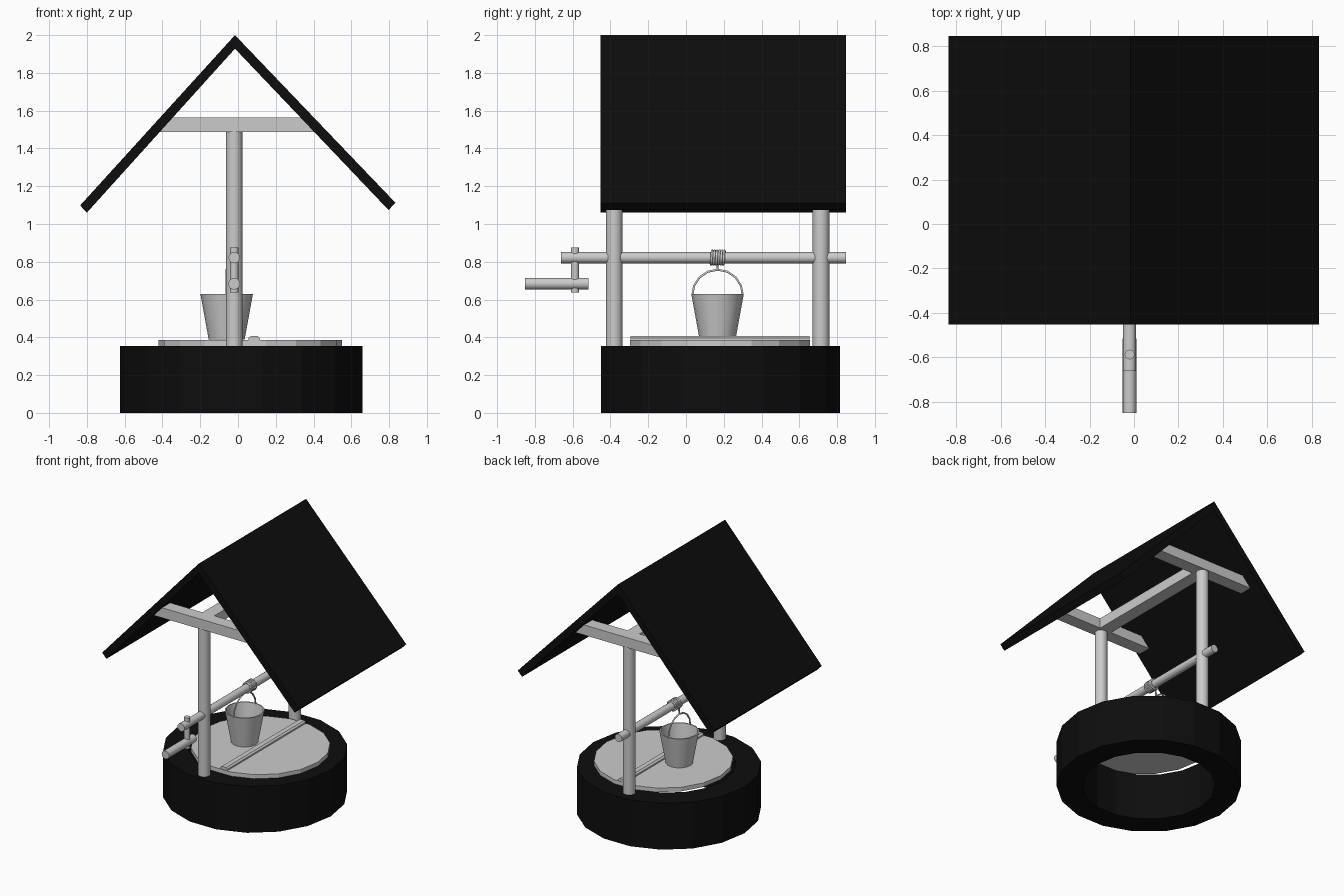
import bpy, bmesh
from math import sin, cos, pi, radians
from mathutils import Vector

if "Cube" in bpy.data.objects:
    bpy.data.objects.remove(bpy.data.objects["Cube"])

dark = bpy.data.materials.new("dark")
dark.diffuse_color = (0.004, 0.004, 0.004, 1)
dark.use_nodes = True
dark.node_tree.nodes["Principled BSDF"].inputs["Base Color"].default_value = dark.diffuse_color
PX = -0.02            # plane of posts and axle
POSTS_Y = (-0.38, 0.715)
BUCKET = (-0.06, 0.167)


def finish(bm, name, mat=None, smooth=False):
    bmesh.ops.recalc_face_normals(bm, faces=bm.faces)
    me = bpy.data.meshes.new(name)
    bm.to_mesh(me)
    bm.free()
    ob = bpy.data.objects.new(name, me)
    bpy.context.collection.objects.link(ob)
    if mat:
        me.materials.append(mat)
    if smooth:
        bpy.context.view_layer.objects.active = ob
        ob.select_set(True)
        bpy.ops.object.shade_smooth_by_angle(angle=radians(40))
        ob.select_set(False)
    return ob


def lathe(name, profile, center, sides, closed=False, mat=None, smooth=False):
    """Spin (radius, z) points around a vertical axis; radius 0 makes a pole."""
    bm = bmesh.new()
    rings = []
    for r, z in profile:
        n = sides if r > 0 else 1
        rings.append([bm.verts.new((center[0] + r * cos(2 * pi * i / sides),
                                    center[1] + r * sin(2 * pi * i / sides), z)) for i in range(n)])
    pairs = list(zip(rings, rings[1:])) + ([(rings[-1], rings[0])] if closed else [])
    for a, b in pairs:
        for i in range(sides):
            j = (i + 1) % sides
            quad = [a[i % len(a)], a[j % len(a)], b[j % len(b)], b[i % len(b)]]
            bm.faces.new(list(dict.fromkeys(quad)))
    return finish(bm, name, mat, smooth)


def rod(name, a, b, r, sides=16):
    """Capped cylinder from a to b."""
    a, b = Vector(a), Vector(b)
    bm = bmesh.new()
    bmesh.ops.create_cone(bm, cap_ends=True, segments=sides, radius1=r, radius2=r, depth=(b - a).length)
    rot = (b - a).to_track_quat('Z', 'Y').to_matrix()
    for v in bm.verts:
        v.co = rot @ v.co + (a + b) / 2
    return finish(bm, name, smooth=True)


def prism(name, profile, y0, y1, mat=None):
    """Extrude an (x, z) outline along y."""
    bm = bmesh.new()
    f = bm.faces.new([bm.verts.new((x, y0, z)) for x, z in profile])
    ext = bmesh.ops.extrude_face_region(bm, geom=[f])
    bmesh.ops.translate(bm, vec=(0, y1 - y0, 0),
                        verts=[v for v in ext["geom"] if isinstance(v, bmesh.types.BMVert)])
    return finish(bm, name, mat)


def tube(name, pts, r):
    """Thin wire along a path."""
    cu = bpy.data.curves.new(name, 'CURVE')
    cu.dimensions = '3D'
    cu.bevel_depth = r
    cu.bevel_resolution = 1
    cu.use_fill_caps = True
    sp = cu.splines.new('POLY')
    sp.points.add(len(pts) - 1)
    for p, co in zip(sp.points, pts):
        p.co = (*co, 1)
    ob = bpy.data.objects.new(name, cu)
    bpy.context.collection.objects.link(ob)


# stone ring wall
lathe("well_wall", [(0.642, 0), (0.642, 0.355), (0.465, 0.355), (0.465, 0)],
      (0.018, 0.182), 18, closed=True, mat=dark)

# lid, slightly off centre, with its batten
lathe("lid", [(0, 0.355), (0.485, 0.355), (0.485, 0.386), (0, 0.386)], (0.065, 0.18), 18)
prism("lid_batten", [(0.055, 0.384), (0.055, 0.397), (0.067, 0.407), (0.104, 0.407),
                     (0.116, 0.397), (0.116, 0.384)], -0.293, 0.655)

# posts with cross beams cut to the roof slope
for y, side in zip(POSTS_Y, ("front", "back")):
    rod(side + "_post", (PX, y, 0.33), (PX, y, 1.492), 0.044)
    prism(side + "_cross_beam", [(-0.42, 1.488), (0.405, 1.488), (0.335, 1.565), (-0.35, 1.565)],
          y - 0.05, y + 0.05)
prism("long_beam", [(PX - 0.05, 1.488), (PX + 0.05, 1.488), (PX + 0.05, 1.565), (PX - 0.05, 1.565)],
      POSTS_Y[0] + 0.05, POSTS_Y[1] - 0.05)

# two roof slabs meeting at the ridge
ridge_out, ridge_in = (-0.016, 2.0), (-0.016, 1.928)
prism("roof_left", [ridge_out, (-0.836, 1.098), (-0.80, 1.06), ridge_in], -0.452, 0.848, dark)
prism("roof_right", [ridge_out, ridge_in, (0.797, 1.074), (0.834, 1.112)], -0.452, 0.848, dark)

# axle and crank
rod("axle", (PX, -0.662, 0.822), (PX, 0.848, 0.822), 0.03)
rod("crank_arm", (PX, -0.588, 0.637), (PX, -0.588, 0.875), 0.022)
rod("crank_handle", (PX, -0.852, 0.684), (PX, -0.515, 0.684), 0.031)

# rope coil and hanging end
turns, steps = 6, 16
coil = []
for i in range(turns * steps + 1):
    a = 2 * pi * i / steps + pi
    coil.append((PX + 0.036 * cos(a), 0.13 + 0.076 * i / (turns * steps), 0.822 + 0.036 * sin(a)))
tube("rope_coil", coil, 0.007)
tube("rope_end", [(BUCKET[0] + 0.004, BUCKET[1], 0.822), (BUCKET[0], BUCKET[1], 0.755)], 0.006)

# open bucket with wire handle
lathe("bucket", [(0, 0.388), (0.095, 0.388), (0.139, 0.63), (0.13, 0.63), (0.088, 0.398), (0, 0.398)],
      BUCKET, 16, smooth=True)
tube("bucket_handle", [(BUCKET[0], BUCKET[1] - 0.134 * cos(pi * i / 8), 0.622 + 0.136 * sin(pi * i / 8))
                       for i in range(9)], 0.006)
